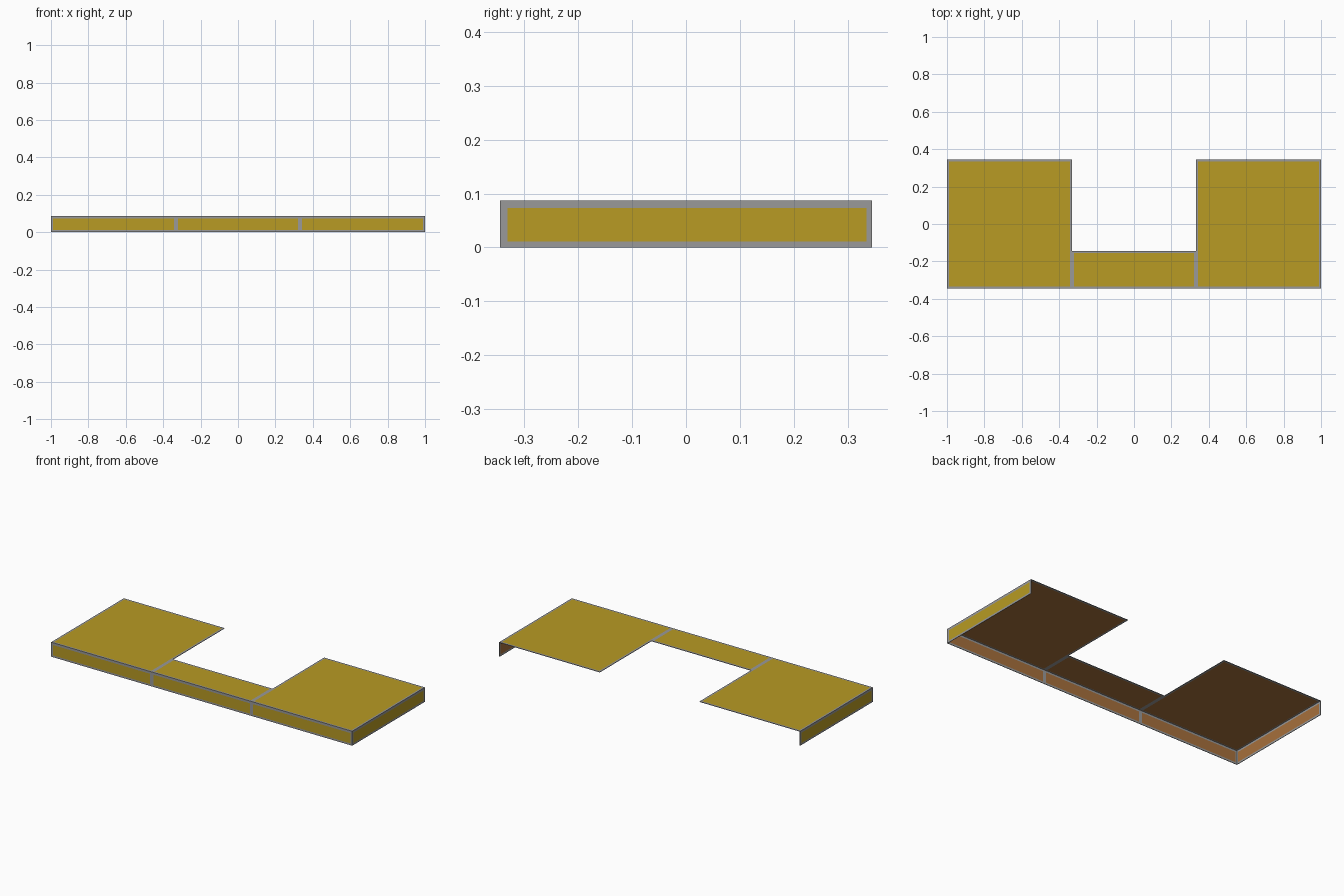
import bpy, bmesh
from mathutils import Vector

if "Cube" in bpy.data.objects:
    bpy.data.objects.remove(bpy.data.objects["Cube"])

T = 0.003        # sheet thickness
B = 0.011        # grey border width
H = 0.087        # total height
X, S = 1.0, 0.331      # half length, seam position
Y, N = 0.345, -0.145   # half depth, back edge of the narrow middle


def material(name, rgb):
    m = bpy.data.materials.new(name)
    m.diffuse_color = (*rgb, 1)
    m.use_nodes = True
    m.node_tree.nodes["Principled BSDF"].inputs["Base Color"].default_value = m.diffuse_color
    return m


grey = material("grey_trim", (0.319, 0.319, 0.319))
yellow = material("mustard_panel", (0.479, 0.328, 0.017))
brown = material("brown_lining", (0.381, 0.162, 0.045))


def panel(name, lo, hi, outward):
    """Thin grey sheet with inset yellow outer face and brown inner face."""
    lo, hi, out = Vector(lo), Vector(hi), Vector(outward)
    bm = bmesh.new()
    bmesh.ops.create_cube(bm, size=1)
    for v in bm.verts:
        v.co = Vector([(lo[i] + hi[i]) / 2 + v.co[i] * (hi[i] - lo[i]) for i in range(3)])
    bm.normal_update()
    sides = [(f, f.normal.dot(out)) for f in bm.faces if abs(f.normal.dot(out)) > 0.9]
    for f, d in sides:
        bmesh.ops.inset_region(bm, faces=[f], thickness=B, use_even_offset=True)
        f.material_index = 1 if d > 0 else 2
    me = bpy.data.meshes.new(name)
    bm.to_mesh(me)
    bm.free()
    for m in (grey, yellow, brown):
        me.materials.append(m)
    bpy.context.collection.objects.link(bpy.data.objects.new(name, me))


# Roof sheets and front boards, one per bay
for side, x0, x1, back in (("left", -X, -S, Y), ("middle", -S, S, N), ("right", S, X, Y)):
    panel(side + "_roof", (x0, -Y, H - T), (x1, back, H), (0, 0, 1))
    panel(side + "_front_board", (x0, -Y, 0), (x1, -Y + T, H - T), (0, -1, 0))

# End boards
panel("left_end_board", (-X, -Y + T, 0), (-X + T, Y, H - T), (-1, 0, 0))
panel("right_end_board", (X - T, -Y + T, 0), (X, Y, H - T), (1, 0, 0))
